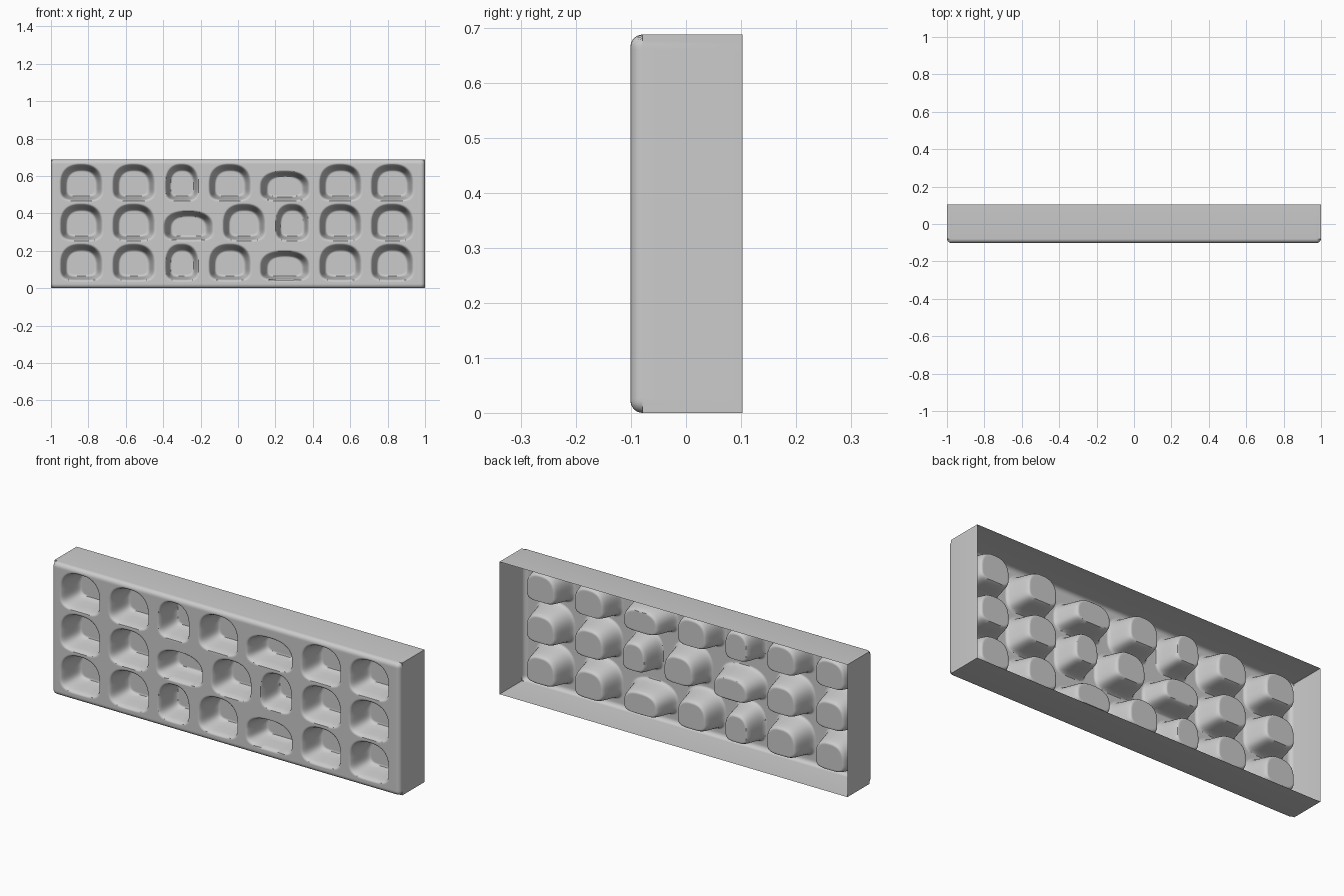
import bpy, bmesh, math

if "Cube" in bpy.data.objects:
    bpy.data.objects.remove(bpy.data.objects["Cube"])

W, H = 1.0, 0.688              # half width, height
Y_FRONT, Y_BACK = -0.101, 0.103
R = 0.022                      # rounding of the front rim
DEPTH = 0.12                   # pocket depth

# pockets as (x0, x1, z0, z1): regular outer columns, staggered middle
pockets = []
for z0, mid in ((0.048, False), (0.262, True), (0.475, False)):
    z1 = z0 + 0.178
    for x0 in (-0.94, -0.66, 0.445, 0.722):
        pockets.append((x0, x0 + 0.205, z0, z1))
    if mid:
        pockets += [(-0.385, -0.145, z0, z0 + 0.143), (-0.07, 0.135, z0, z1), (0.21, 0.37, z0, z1)]
    else:
        pockets += [(-0.38, -0.22, z0, z1), (-0.145, 0.058, z0, z1), (0.13, 0.37, z0, z0 + 0.143)]


def pocket_depth(x, z):
    """Arched pocket: round top, squarer bottom, soft walls and flat floor."""
    best = 0.0
    for x0, x1, z0, z1 in pockets:
        if not (x0 - 0.03 < x < x1 + 0.03 and z0 - 0.03 < z < z1 + 0.03):
            continue
        h = z1 - z0
        zc = z0 + 0.42 * h
        u = abs(x - (x0 + x1) / 2) / ((x1 - x0) / 2)
        up = z > zc
        v = abs(z - zc) / (h * (0.58 if up else 0.42))
        n = 2.5 if up else 4.0
        r = (u ** n + v ** n) ** (1 / n)
        t = min(max((1.14 - r) / 0.42, 0), 1)
        best = max(best, t * t * t * (t * (6 * t - 15) + 10))
    return DEPTH * best


def lines(a, b, n):
    """Even spacing inside, with cosine-spaced lines over the rounded rim."""
    rim = [R * (1 - math.cos(math.pi / 2 * i / 6)) for i in range(6)]
    inner = [a + R + (b - a - 2 * R) * i / n for i in range(n + 1)]
    return [a + d for d in rim] + inner + [b - d for d in reversed(rim)]


bm = bmesh.new()
xs, zs = lines(-W, W, 360), lines(0, H, 120)

# front panel with rounded rim and sunken pockets
grid = []
for z in zs:
    row = []
    for x in xs:
        d = min(R, math.hypot(max(R - (W - abs(x)), 0), max(R - min(z, H - z), 0)))
        y = Y_FRONT + R - math.sqrt(R * R - d * d) + pocket_depth(x, z)
        row.append(bm.verts.new((x, y, z)))
    grid.append(row)
for j in range(len(zs) - 1):
    for i in range(len(xs) - 1):
        bm.faces.new((grid[j][i], grid[j][i + 1], grid[j + 1][i + 1], grid[j + 1][i]))

# side walls running to the open back
border = [e for e in bm.edges if e.is_boundary]
walls = bmesh.ops.extrude_edge_only(bm, edges=border)["geom"]
for v in walls:
    if isinstance(v, bmesh.types.BMVert):
        v.co.y = Y_BACK
bmesh.ops.recalc_face_normals(bm, faces=bm.faces)
bm.faces.ensure_lookup_table()
if bm.faces[0].normal.y > 0:
    bmesh.ops.reverse_faces(bm, faces=bm.faces)

me = bpy.data.meshes.new("pocket_tray")
bm.to_mesh(me)
bm.free()
tray = bpy.data.objects.new("pocket_tray", me)
bpy.context.collection.objects.link(tray)
bpy.context.view_layer.objects.active = tray
tray.select_set(True)
bpy.ops.object.shade_smooth_by_angle(angle=math.radians(50))
